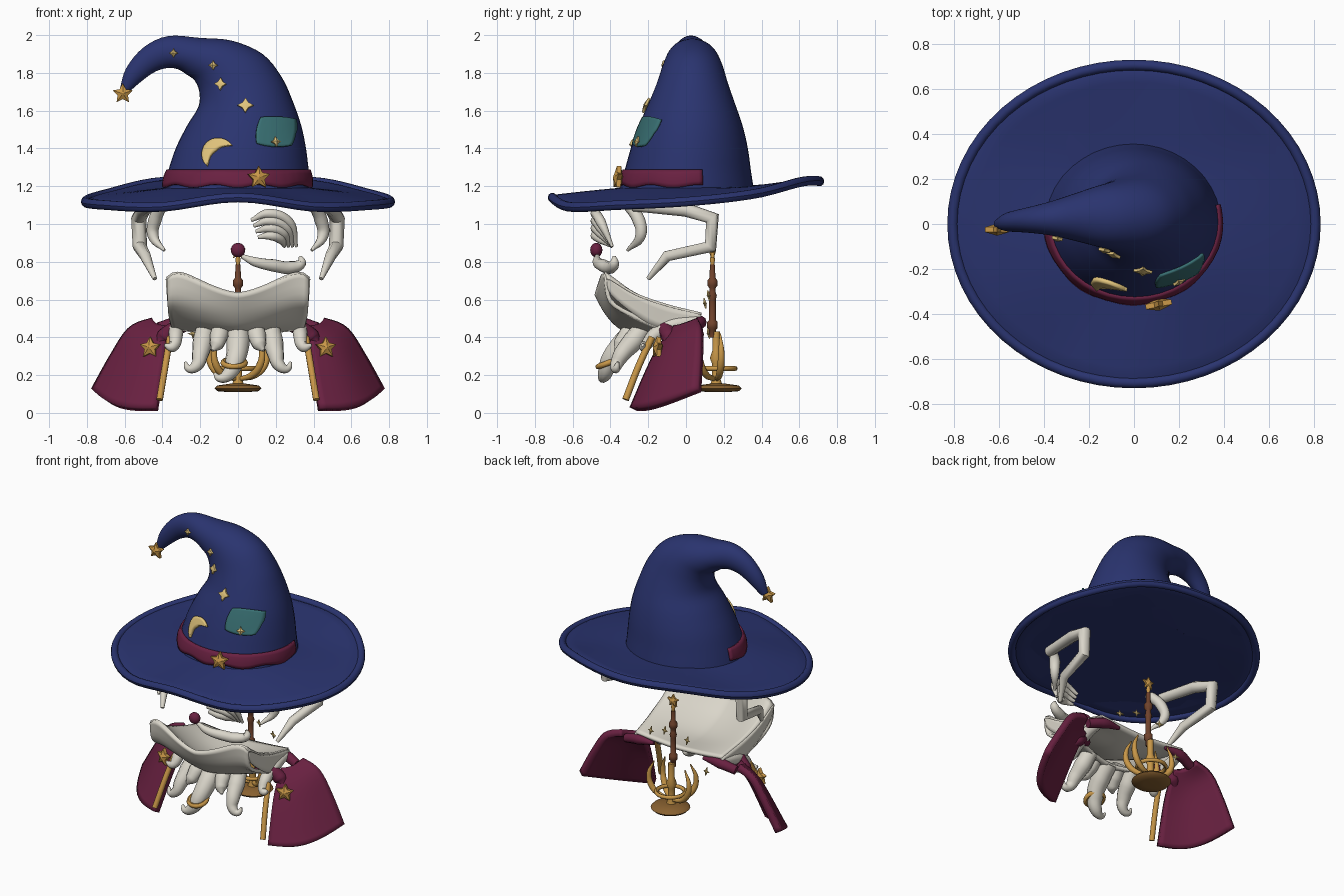
import bpy, bmesh, math
from math import sin, cos, pi, radians
from mathutils import Vector
from mathutils.bvhtree import BVHTree

cube = bpy.data.objects.get("Cube")
if cube:
    bpy.data.objects.remove(cube)


def material(name, *rgb):
    m = bpy.data.materials.new(name)
    m.use_nodes = True
    m.diffuse_color = (*rgb, 1)
    m.node_tree.nodes["Principled BSDF"].inputs["Base Color"].default_value = (*rgb, 1)
    return m


blue = material("hat blue", .023, .034, .16)
crimson = material("crimson cloth", .142, .015, .053)
ivory = material("ivory hair", .7, .67, .59)
gold = material("gold", .58, .31, .065)
pale = material("pale gold", .75, .55, .2)
teal = material("teal patch", .04, .16, .17)
brown = material("brown wood", .16, .055, .025)
bronze = material("dark bronze", .25, .12, .03)
parts = []


def add(name, mesh, mat):
    ob = bpy.data.objects.new(name, mesh)
    bpy.context.collection.objects.link(ob)
    mesh.materials.clear()
    mesh.materials.append(mat)
    parts.append(ob)
    return ob


def from_bmesh(name, bm, mat):
    bmesh.ops.recalc_face_normals(bm, faces=bm.faces)
    mesh = bpy.data.meshes.new(name)
    bm.to_mesh(mesh)
    bm.free()
    return add(name, mesh, mat)


def grid(name, mat, f, nu, nv, closed=False, thick=0, caps=False):
    """Surface from a function of u and v, with optional thickness."""
    bm = bmesh.new()
    cols = nu if closed else nu + 1
    rows = [[bm.verts.new(f(i / nu, j / nv)) for i in range(cols)] for j in range(nv + 1)]
    for a, b in zip(rows, rows[1:]):
        for i in range(nu):
            k = (i + 1) % cols
            bm.faces.new((a[i], a[k], b[k], b[i]))
    if caps:
        bm.faces.new(rows[-1])
        bm.faces.new(rows[0])
    ob = from_bmesh(name, bm, mat)
    if thick:
        mod = ob.modifiers.new("thickness", 'SOLIDIFY')
        mod.thickness, mod.offset = thick, 0
    return ob


def spline(rows, v):
    """Smooth curve through rows of values."""
    n = len(rows) - 1
    i = min(int(v * n), n - 1)
    t = v * n - i
    near = (rows[max(i - 1, 0)], rows[i], rows[i + 1], rows[min(i + 2, n)])
    return [b + .5 * t * (c - a + t * (2 * a - 5 * b + 4 * c - d + t * (3 * b - a - 3 * c + d)))
            for a, b, c, d in zip(*near)]


def tube(name, mat, points, radii, side=1, handle='AUTO'):
    """Tapered tube; radii are spread evenly over the points."""
    cu = bpy.data.curves.new(name, 'CURVE')
    cu.dimensions, cu.bevel_depth, cu.bevel_resolution = '3D', 1, 3
    cu.resolution_u, cu.use_fill_caps = 6, True
    sp = cu.splines.new('BEZIER')
    sp.bezier_points.add(len(points) - 1)
    for i, (bp, p) in enumerate(zip(sp.bezier_points, points)):
        bp.co = (p[0] * side, p[1], p[2])
        bp.handle_left_type = bp.handle_right_type = handle
        bp.radius = spline([(r,) for r in radii], i / (len(points) - 1))[0]
    tmp = bpy.data.objects.new(name, cu)
    bpy.context.collection.objects.link(tmp)
    deps = bpy.context.evaluated_depsgraph_get()
    mesh = bpy.data.meshes.new_from_object(tmp.evaluated_get(deps))
    bpy.data.objects.remove(tmp)
    return add(name, mesh, mat)


def lathe(name, mat, profile, y):
    def f(u, v):
        r, z = profile[round(v * (len(profile) - 1))]
        return (r * cos(2 * pi * u), y + r * sin(2 * pi * u), z)
    return grid(name, mat, f, 24, len(profile) - 1, True, caps=True)


def hoop(name, loc, major, minor, tilt=0):
    bpy.ops.mesh.primitive_torus_add(location=loc, rotation=(tilt, 0, 0), major_radius=major,
                                     minor_radius=minor, major_segments=28, minor_segments=8)
    ob = bpy.context.object
    ob.name = name
    ob.data.materials.append(gold)
    parts.append(ob)


def star(name, mat, loc, normal, r, depth, points=5, inner=.52):
    bm = bmesh.new()
    sides = []
    for h in (-1, 1):
        ring = []
        for i in range(points * 2):
            a = pi / 2 + i * pi / points
            q = r * (inner if i % 2 else 1)
            ring.append(bm.verts.new((q * cos(a), q * sin(a), h * depth * .25)))
        top = bm.verts.new((0, 0, h * depth * .6))
        for i, v in enumerate(ring):
            bm.faces.new((v, ring[i - 1], top))
        sides.append(ring)
    for i in range(points * 2):
        bm.faces.new((sides[0][i], sides[0][i - 1], sides[1][i - 1], sides[1][i]))
    ob = from_bmesh(name, bm, mat)
    ob.location = loc
    ob.rotation_euler = Vector(normal).to_track_quat('Z', 'Y').to_euler()


# Hat crown: rings as inner x, inner z, outer x, outer z, depth radius
crown_rings = [(-.4, 1.17, .39, 1.17, .36), (-.37, 1.28, .375, 1.28, .335), (-.33, 1.4, .36, 1.4, .31),
               (-.27, 1.52, .335, 1.52, .275), (-.21, 1.62, .29, 1.65, .23), (-.205, 1.7, .23, 1.78, .19),
               (-.23, 1.76, .13, 1.9, .16), (-.27, 1.79, -.03, 1.97, .135), (-.32, 1.82, -.2, 1.985, .105),
               (-.38, 1.825, -.37, 1.995, .075), (-.45, 1.8, -.5, 1.935, .056), (-.53, 1.74, -.592, 1.825, .042),
               (-.585, 1.69, -.625, 1.715, .02)]


def crown_point(u, v):
    ax, az, bx, bz, ry = spline(crown_rings, v)
    c = .5 + .5 * cos(2 * pi * u)
    return (ax + (bx - ax) * c, ry * sin(2 * pi * u) + .035 * sin(pi * v), az + (bz - az) * c)


crown = grid("hat_crown", blue, crown_point, 40, 48, True)
mesh = crown.data
tree = BVHTree.FromPolygons([v.co for v in mesh.vertices], [list(p.vertices) for p in mesh.polygons])


def on_crown(x, z, lift=.006):
    hit, n = tree.ray_cast(Vector((x, -2, z)), Vector((0, 1, 0)))[:2]
    n = n if n.y < 0 else -n
    return hit + n * lift, n


# Wavy brim, closed under the crown, with a rolled rim; heights run front to back
rim_heights = [(h,) for h in (1.09, 1.14, 1.09, 1.1, 1.118, 1.158, 1.224, 1.226, 1.224)]


def rim_height(t):
    s = math.asin(max(-1, min(1, sin(t)))) / pi + .5
    return spline(rim_heights, (1 + 6 * s) / 8)[0]


def brim_point(u, v):
    t, r = 2 * pi * u, .03 + .97 * v
    k = max(0, (r - .44) / .56) ** 1.15
    return (.81 * r * cos(t), .71 * r * sin(t), 1.18 + (rim_height(t) - 1.18) * k)


def rim_point(u, v):
    t, a = 2 * pi * u, 2 * pi * v
    k = .024 * cos(a)
    return ((.808 + k) * cos(t), (.708 + k) * sin(t), rim_height(t) + .026 * sin(a))


grid("hat_brim", blue, brim_point, 64, 18, True, thick=.028, caps=True)
grid("hat_brim_rim", blue, rim_point, 64, 10, True)


# Hat band, patch, moon and stars follow the crown surface
def band_point(u, v):
    t = radians(-190 + 203 * u)
    low = 1.2 + .008 * sin(9 * t)
    z = low + (1.285 - low) * v
    d = Vector((cos(t), sin(t), 0))
    return tree.ray_cast(Vector((0, 0, z)), d)[0] + d * (.002 + .006 * sin(pi * v))


def patch_point(u, v):
    a, b = 2 * u - 1, 2 * v - 1
    x, z = a * math.sqrt(1 - .24 * b * b), b * math.sqrt(1 - .24 * a * a)
    return on_crown(.19 + .094 * x + .012 * z, 1.485 + .078 * z - .01 * x, .006 + .025 * u * u)[0]


def moon_point(u, v):
    a = radians(35 + 190 * u)
    r = .085 - .06 * max(0, sin(pi * u)) ** .6 * v
    return on_crown(-.1 + r * cos(a), 1.365 + r * sin(a), .008)[0]


grid("hat_band", crimson, band_point, 64, 4, thick=.018)
grid("hat_patch", teal, patch_point, 12, 12, thick=.012)
grid("hat_moon", pale, moon_point, 20, 4, thick=.02)
for x, z, r, lift in ((.04, 1.625, .042, .008), (-.09, 1.74, .034, .008), (-.13, 1.84, .026, .008),
                      (-.34, 1.905, .024, .008), (.19, 1.43, .028, .022)):
    p, n = on_crown(x, z, lift)
    star("hat_small_star", pale, p, n, r, .024, 4, .52)
star("hat_band_star", gold, (.11, -.36, 1.245), (.2, -1, .1), .062, .045)
star("hat_tip_star", gold, (-.61, -.025, 1.69), (0, -1, 0), .056, .045)

# Beard: a sheet sweeping up to the front lip, an apron below it and side walls
top_valley = [(.08, .5), (-.16, .485), (-.35, .54), (-.475, .63)]
top_edge = [(.08, .52), (-.1, .575), (-.27, .665), (-.42, .8)]
apron_valley = [(-.475, .63), (-.42, .53), (-.34, .45), (-.22, .42)]
apron_edge = [(-.42, .8), (-.4, .63), (-.27, .52), (-.13, .45)]
wall_low = [(.08, .47), (-.13, .45), (-.27, .52), (-.4, .63), (-.42, .71)]
top_widths = [(.33,), (.36,), (.375,)]


def lip_drop(v):
    return .09 * v * v


def beard_sheet(valley, edge, widths, drop):
    def f(u, v):
        s = 2 * u - 1
        w = abs(s) ** 1.5
        y, z = [a + (b - a) * w for a, b in zip(spline(valley, v), spline(edge, v))]
        return (s * spline(widths, v)[0], y, z - drop(v) * abs(s) ** 8)
    return f


grid("beard_top", ivory, beard_sheet(top_valley, top_edge, top_widths, lip_drop), 28, 14, thick=.022)
grid("beard_apron", ivory, beard_sheet(apron_valley, apron_edge, [(.375,), (.37,), (.345,)],
     lambda v: lip_drop(1 - v)), 28, 12, thick=.022)

# Hair at the sides, shoulders, sleeves and fringe, mirrored
sleeve_front = [(.37, -.05, .45), (.39, -.16, .29), (.43, -.28, .02)]
sleeve_back = [(.45, .07, .485), (.565, .08, .44), (.66, .08, .3), (.76, .07, .12)]
for side, word in ((1, "left"), (-1, "right")):
    tube(word + "_back_hair", ivory, [(.46, -.28, 1.1), (.5, 0, 1.075), (.525, .14, 1.03), (.52, .13, .88),
         (.49, -.1, .83), (.44, -.2, .71)], [.034, .038, .041, .038, .03, .012], side, 'VECTOR')
    tube(word + "_front_hair", ivory, [(.39, -.32, 1.12), (.44, -.25, 1.02), (.45, -.24, .94), (.39, -.31, .86)],
         [.03, .035, .03, .008], side)

    def sleeve_point(u, v):
        a, b = Vector(spline(sleeve_front, v)), Vector(spline(sleeve_back, v))
        k = sin(pi * u) * (.3 + .7 * v)
        p = a.lerp(b, u) + Vector((.04, -.06, -.035)) * k
        return (p.x * side, p.y, p.z)

    def wall_point(u, v):
        (ya, za), (yb, zb) = spline(top_edge, u), spline(wall_low, u)
        za -= lip_drop(u)
        return (side * spline(top_widths, u)[0], ya + (yb - ya) * v, za + (zb - za) * v)
    grid(word + "_sleeve", crimson, sleeve_point, 14, 14, thick=.045)
    grid(word + "_beard_side", ivory, wall_point, 16, 4, thick=.016)
    tube(word + "_sleeve_trim", gold, [(.36, -.18, .4), (.385, -.25, .25), (.415, -.32, .07)], [.018, .018], side)
    tube(word + "_shoulder", crimson, [(.25, -.17, .47), (.32, -.12, .45), (.39, -.09, .4), (.42, -.1, .36)],
         [.028, .04, .045, .02], side)
    tube(word + "_collar", crimson, [(.42, .05, .45), (.31, .075, .48), (.19, .08, .485)], [.03, .035, .012], side)
    star(word + "_sleeve_star", gold, (.465 * side, -.15, .345), (.3 * side, -1, .1), .058, .045)
    tube(word + "_outer_curl", ivory, [(.32, .06, .49), (.33, -.08, .46), (.33, -.17, .41), (.35, -.22, .35),
         (.39, -.23, .36)], [.03, .04, .038, .03, .008], side)
    tube(word + "_beard_curl", ivory, [(.17, -.22, .46), (.185, -.28, .38), (.2, -.34, .31), (.22, -.37, .25),
         (.26, -.37, .235), (.28, -.36, .27)], [.05, .056, .045, .032, .022, .007], side)
    tube(word + "_short_curl", ivory, [(.09, -.25, .47), (.1, -.31, .41), (.115, -.35, .36), (.135, -.37, .33)],
         [.045, .05, .038, .008], side)
tube("beard_middle_curl", ivory, [(0, -.25, .45), (0, -.33, .37), (-.015, -.4, .28), (-.05, -.43, .205),
     (-.1, -.44, .185), (-.125, -.43, .21)], [.06, .062, .053, .038, .022, .007])
hoop("beard_ring", (-.02, -.41, .265), .058, .015, .35)

# Face: nose, one moustache curl and one bushy eyebrow
bpy.ops.mesh.primitive_uv_sphere_add(segments=20, ring_count=12, radius=.038, location=(0, -.475, .862))
nose = bpy.context.object
nose.name = "nose"
nose.scale = (1, .85, 1)
nose.data.materials.append(crimson)
parts.append(nose)
tube("moustache", ivory, [(.02, -.47, .83), (.09, -.47, .8), (.19, -.44, .78), (.28, -.4, .77),
     (.335, -.38, .795), (.33, -.38, .83)], [.012, .026, .034, .034, .027, .008])
for i in range(4):
    k = i * .03
    tube("eyebrow_lock", ivory, [(.07 + k * .4, -.47, 1.02 - k), (.16 + k * .2, -.48, 1.055 - k * 1.3),
         (.27 - k * .5, -.45, 1.01 - k), (.31 - k * .7, -.39, .88)], [.01, .026, .026, .008])

# Staff with a star finial, standing on a claw stand
staff_y = .14
lathe("staff", brown, [(.016, .4), (.018, .44), (.028, .45), (.028, .48), (.018, .49), (.018, .6), (.023, .62),
      (.017, .64), (.016, .66), (.027, .675), (.027, .7), (.016, .715), (.013, .785)], staff_y)
lathe("staff_socket", gold, [(.035, .14), (.022, .18), (.022, .26), (.034, .29), (.02, .33), (.02, .43)], .16)
lathe("staff_collar", gold, [(.008, .78), (.014, .81), (.01, .83), (.01, .86)], staff_y)
star("staff_star", gold, (0, staff_y, .855), (0, 1, 0), .044, .03)
lathe("stand_base", bronze, [(.05, .11), (.11, .115), (.125, .13), (.11, .145), (.04, .155)], .17)
hoop("stand_hoop", (0, .17, .235), .09, .013)
for angle in (10, 170, -35, 215):
    c, s = cos(radians(angle)), sin(radians(angle))
    tube("stand_claw", gold, [(r * c, .16 + r * s, z) for r, z in
         ((.02, .18), (.09, .2), (.14, .25), (.155, .33), (.12, .42))], [.012, .018, .02, .016, .004])

# Floating sparkles
for x, y, z in ((.08, .12, .62), (.2, .1, .58), (-.24, .12, .42), (-.1, .13, .6)):
    star("sparkle", pale, (x, y, z), (.3, 1, .2), .028, .014, 4, .35)

# Smooth shading with sharp edges kept
bpy.ops.object.select_all(action='DESELECT')
for ob in parts:
    ob.select_set(True)
bpy.context.view_layer.objects.active = parts[0]
bpy.ops.object.shade_smooth_by_angle(angle=radians(45))
